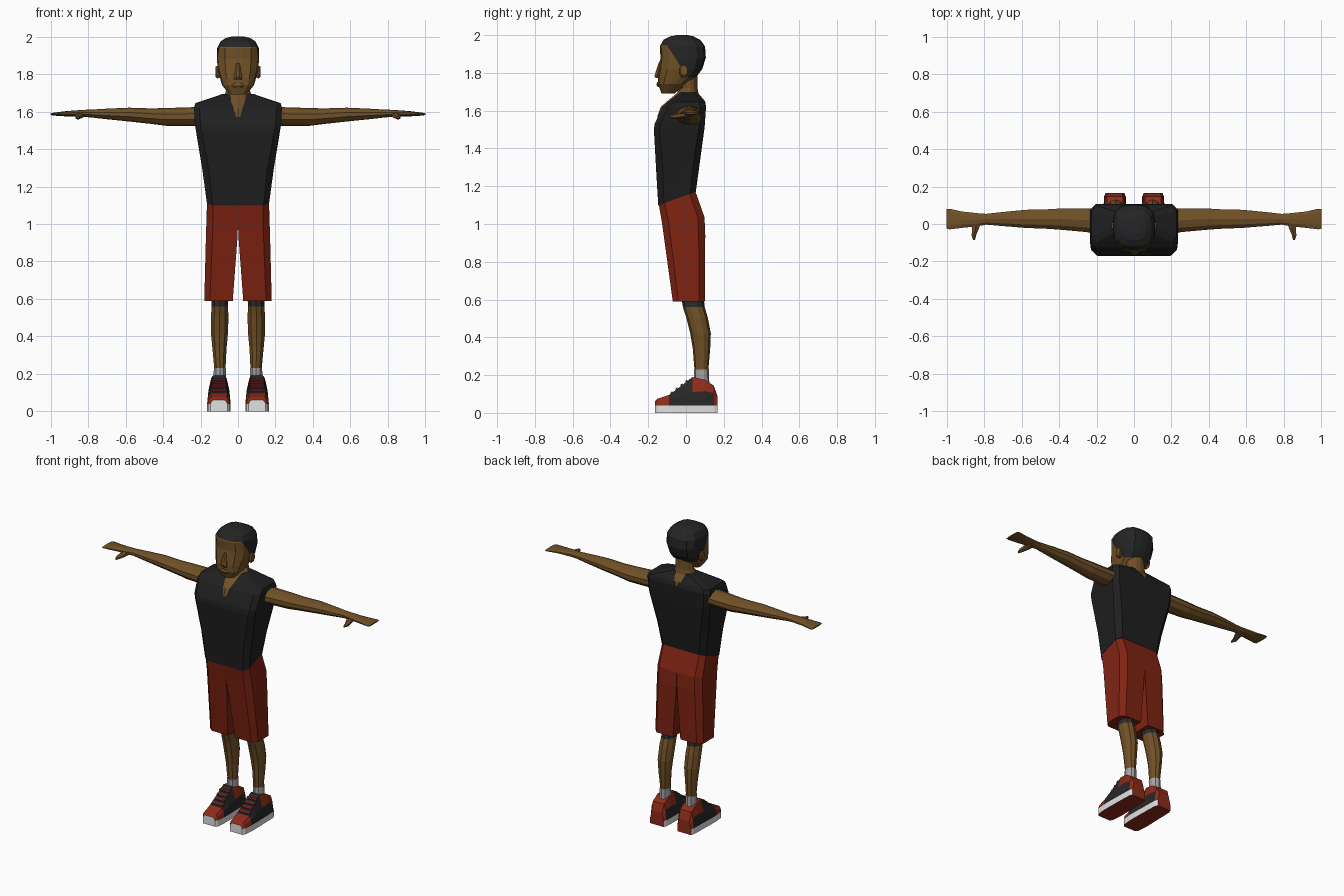
import bpy, bmesh
from math import cos, sin, pi
from mathutils import Vector


def material(name, r, g, b):
    m = bpy.data.materials.new(name)
    m.diffuse_color = (r, g, b, 1)
    return m


SKIN = material("brown skin", 0.165, 0.082, 0.02)
HAIR = material("dark hair", 0.018, 0.018, 0.019)
SHIRT = material("black cloth", 0.0135, 0.0135, 0.0135)
RED = material("red cloth", 0.215, 0.017, 0.006)
SHOE_RED = material("red leather", 0.27, 0.024, 0.01)
SHOE_DARK = material("charcoal leather", 0.02, 0.02, 0.021)
TIGHTS = material("grey tights", 0.024, 0.025, 0.028)
SOCK = material("grey sock", 0.36, 0.36, 0.36)
WHITE = material("white rubber", 0.75, 0.75, 0.75)
LACE = material("dark red lace", 0.16, 0.012, 0.018)


def loft(name, rings, mats, mirror=False, rule=None, cuts=()):
    """Skin a list of equal-length rings, cap the ends, colour faces by rule."""
    bm = bmesh.new()
    rows = [[bm.verts.new(p) for p in r] for r in rings]
    n = len(rows[0])
    for a, b in zip(rows, rows[1:]):
        for i in range(n):
            j = (i + 1) % n
            bm.faces.new((a[i], a[j], b[j], b[i]))
    bm.faces.new(rows[0])
    bm.faces.new(rows[-1])
    for co, no in cuts:
        geom = bm.verts[:] + bm.edges[:] + bm.faces[:]
        bmesh.ops.bisect_plane(bm, geom=geom, dist=1e-5, plane_co=co, plane_no=no)
    bmesh.ops.recalc_face_normals(bm, faces=bm.faces)
    if rule:
        for f in bm.faces:
            f.material_index = rule(f.calc_center_median(), f.normal)
    me = bpy.data.meshes.new(name)
    bm.to_mesh(me)
    bm.free()
    for m in mats:
        me.materials.append(m)
    ob = bpy.data.objects.new(name, me)
    bpy.context.collection.objects.link(ob)
    if mirror:
        ob.modifiers.new("mirror", 'MIRROR')
    return ob


def oval(z, x0, x1, y0, y1, n=12, p=2.0, tilt=0.0):
    """Horizontal superellipse ring; tilt raises the back."""
    pts = []
    for i in range(n):
        a = 2 * pi * (i + 0.5) / n
        c, s = cos(a), sin(a)
        k = (abs(c) ** p + abs(s) ** p) ** (-1 / p) / cos(pi / n)**0.5
        y = s * k * (y1 - y0) / 2
        pts.append(Vector(((x0 + x1) / 2 + c * k * (x1 - x0) / 2, (y0 + y1) / 2 + y, z + tilt * y)))
    return pts


def oval_x(x, y0, y1, z0, z1, n=10, p=2.0):
    """The same ring standing across the x axis."""
    return [Vector((x, q.x, q.y)) for q in oval(0, y0, y1, z0, z1, n, p)]


def half_box(z, x0, x1, y0, y1, c, tilt=0.0):
    """Ring with chamfered outer corners and a straight inner side."""
    m = (y0 + y1) / 2
    pts = [(x0, y0), (x1 - c, y0), (x1, y0 + c), (x1, y1 - c), (x1 - c, y1), (x0, y1)]
    return [Vector((x, y, z + tilt * (y - m))) for x, y in pts]


def full_box(z, x1, y0, y1, c, tilt=0.0):
    """Chamfered ring symmetrical about x = 0."""
    h = half_box(z, 0, x1, y0, y1, c, tilt)[1:5]
    return h + [Vector((-p.x, p.y, p.z)) for p in reversed(h)]


# Tank top
loft("tank_top", [
    full_box(1.135, 0.166, -0.147, 0.052, 0.03, 0.36),
    full_box(1.30, 0.19, -0.158, 0.072, 0.035, 0.15),
    full_box(1.50, 0.225, -0.17, 0.097, 0.03),
    full_box(1.53, 0.23, -0.166, 0.1, 0.03),
    full_box(1.62, 0.235, -0.125, 0.106, 0.03),
    full_box(1.645, 0.228, -0.095, 0.098, 0.03),
    full_box(1.695, 0.08, -0.03, 0.055, 0.02)], [SHIRT])

# Neck, spreading out into the neckline scoops
loft("neck", [
    oval(1.57, -0.06, 0.06, -0.151, 0.07, 14),
    oval(1.62, -0.077, 0.077, -0.132, 0.105, 14),
    oval(1.65, -0.08, 0.08, -0.098, 0.1, 14),
    oval(1.69, -0.072, 0.072, -0.05, 0.066, 14),
    oval(1.72, -0.062, 0.062, -0.03, 0.06, 14),
    oval(1.80, -0.062, 0.062, -0.05, 0.06, 14)], [SKIN])


# Head: hairline is cut in, hair faces picked by the same planes
def hair_rule(c, n):
    behind = (c.y + 0.1) * 0.155 + (c.z - 1.945) * 0.1 > 0
    return 1 if c.z > 1.945 or (behind and c.z > 1.775) else 0


HEAD = [(1.692, 0.045, -0.13, -0.06), (1.74, 0.084, -0.147, 0.0), (1.78, 0.096, -0.148, 0.055),
        (1.82, 0.106, -0.142, 0.085), (1.88, 0.112, -0.134, 0.104), (1.94, 0.11, -0.138, 0.1),
        (1.975, 0.092, -0.118, 0.075), (1.993, 0.065, -0.085, 0.04), (2.0, 0.035, -0.05, 0.01)]
loft("head", [oval(z, -w, w, a, b, 16, 3.2) for z, w, a, b in HEAD], [SKIN, HAIR],
     rule=hair_rule, cuts=[((0, 0, 1.945), (0, 0, 1)), ((0, 0, 1.775), (0, 0, 1)),
                           ((0, -0.1, 1.945), (0, 0.155, 0.1))])
loft("nose", [oval(1.772, -0.022, 0.022, -0.162, -0.12, 8), oval(1.785, -0.022, 0.022, -0.168, -0.12, 8),
              oval(1.86, -0.009, 0.009, -0.143, -0.12, 8)], [SKIN])
loft("lips", [oval(1.725, -0.025, 0.025, -0.15, -0.12, 8), oval(1.738, -0.035, 0.035, -0.158, -0.12, 8),
              oval(1.752, -0.025, 0.025, -0.153, -0.12, 8)], [SKIN])
loft("ear", [oval_x(0.085, -0.03, 0.0, 1.785, 1.83, 8), oval_x(0.112, -0.036, 0.008, 1.775, 1.845, 8),
             oval_x(0.12, -0.03, 0.01, 1.785, 1.84, 8)], [SKIN], mirror=True)

# Arms and hands
ARM = [(0.19, -0.06, 0.085, 1.525, 1.63), (0.25, -0.045, 0.085, 1.525, 1.622),
       (0.38, -0.033, 0.085, 1.525, 1.618), (0.46, -0.027, 0.08, 1.535, 1.616),
       (0.58, -0.022, 0.077, 1.548, 1.62), (0.7, -0.012, 0.065, 1.56, 1.615),
       (0.79, -0.004, 0.055, 1.57, 1.61), (0.83, -0.012, 0.058, 1.572, 1.609),
       (0.92, -0.022, 0.068, 1.575, 1.602), (0.985, -0.03, 0.083, 1.579, 1.594),
       (1.0, -0.026, 0.08, 1.582, 1.59)]
loft("arm", [oval_x(*a) for a in ARM], [SKIN], mirror=True)
THUMB = [(0.02, 0.81, 0.865, 1.572, 1.598), (-0.02, 0.825, 0.865, 1.562, 1.592),
         (-0.06, 0.842, 0.868, 1.558, 1.582), (-0.085, 0.848, 0.86, 1.562, 1.574)]
loft("thumb", [[Vector((q.x, y, q.y)) for q in oval(0, a, b, c, d, 6)] for y, a, b, c, d in THUMB],
     [SKIN], mirror=True)

# Shorts, one half mirrored
loft("shorts", [
    half_box(1.137, 0, 0.164, -0.144, 0.05, 0.03, 0.36),
    half_box(1.03, 0, 0.168, -0.13, 0.098, 0.035, 0.05),
    half_box(0.94, 0.002, 0.171, -0.118, 0.102, 0.035),
    half_box(0.59, 0.028, 0.18, -0.07, 0.1, 0.03)], [RED], mirror=True)

# Legs with tights ending just below the knee
LEG = [(0.66, 0.048, 0.145, -0.03, 0.085), (0.56, 0.052, 0.142, -0.015, 0.098),
       (0.50, 0.05, 0.146, 0.004, 0.115), (0.42, 0.052, 0.146, 0.024, 0.13),
       (0.34, 0.06, 0.138, 0.037, 0.127), (0.225, 0.066, 0.127, 0.046, 0.117)]
loft("leg", [oval(*a, n=10) for a in LEG], [SKIN, TIGHTS], mirror=True,
     rule=lambda c, n: 1 if c.z > 0.56 else 0)
loft("sock", [oval(0.23, 0.063, 0.13, 0.043, 0.121, 10), oval(0.12, 0.065, 0.132, 0.045, 0.123, 10)],
     [SOCK], mirror=True)


# Shoes: cross-sections along y of (y, half width, side height, top half width, top)
def shoe_ring(y, w, mid, tw, top):
    right = [(w, 0), (w, 0.04), (w - 0.005, mid), (tw, top)]
    pts = right + [(-x, z) for x, z in reversed(right)]
    return [Vector((0.102 + x, y, z)) for x, z in pts]


def shoe_rule(c, n):
    if n.z < -0.9:
        return 1                                     # outsole
    if c.z < 0.0401 and abs(n.z) < 0.9:
        return 0                                     # white midsole
    collar = c.y > 0.035 and c.z > 0.118
    return 1 if c.y < -0.09 or c.y > 0.147 or collar else 2


SHOE = [(-0.165, 0.045, 0.052, 0.03, 0.06), (-0.15, 0.057, 0.062, 0.042, 0.075),
        (-0.09, 0.063, 0.072, 0.045, 0.095), (-0.035, 0.063, 0.09, 0.04, 0.135),
        (0.035, 0.061, 0.11, 0.032, 0.19), (0.1, 0.06, 0.115, 0.042, 0.175),
        (0.147, 0.058, 0.105, 0.042, 0.145), (0.166, 0.05, 0.06, 0.038, 0.09)]
loft("shoe", [shoe_ring(*s) for s in SHOE], [WHITE, SHOE_RED, SHOE_DARK], mirror=True, rule=shoe_rule)

# Laces: thin plates across the tongue
for k in range(4):
    y, z = -0.075 + 0.026 * k, 0.106 + 0.0205 * k
    ring = [(y - 0.005, z - 0.006), (y + 0.005, z + 0.002), (y + 0.003, z + 0.009), (y - 0.007, z + 0.001)]
    loft("lace_%d" % (k + 1), [[Vector((x, a, b)) for a, b in ring] for x in (0.065, 0.139)],
         [LACE], mirror=True)
